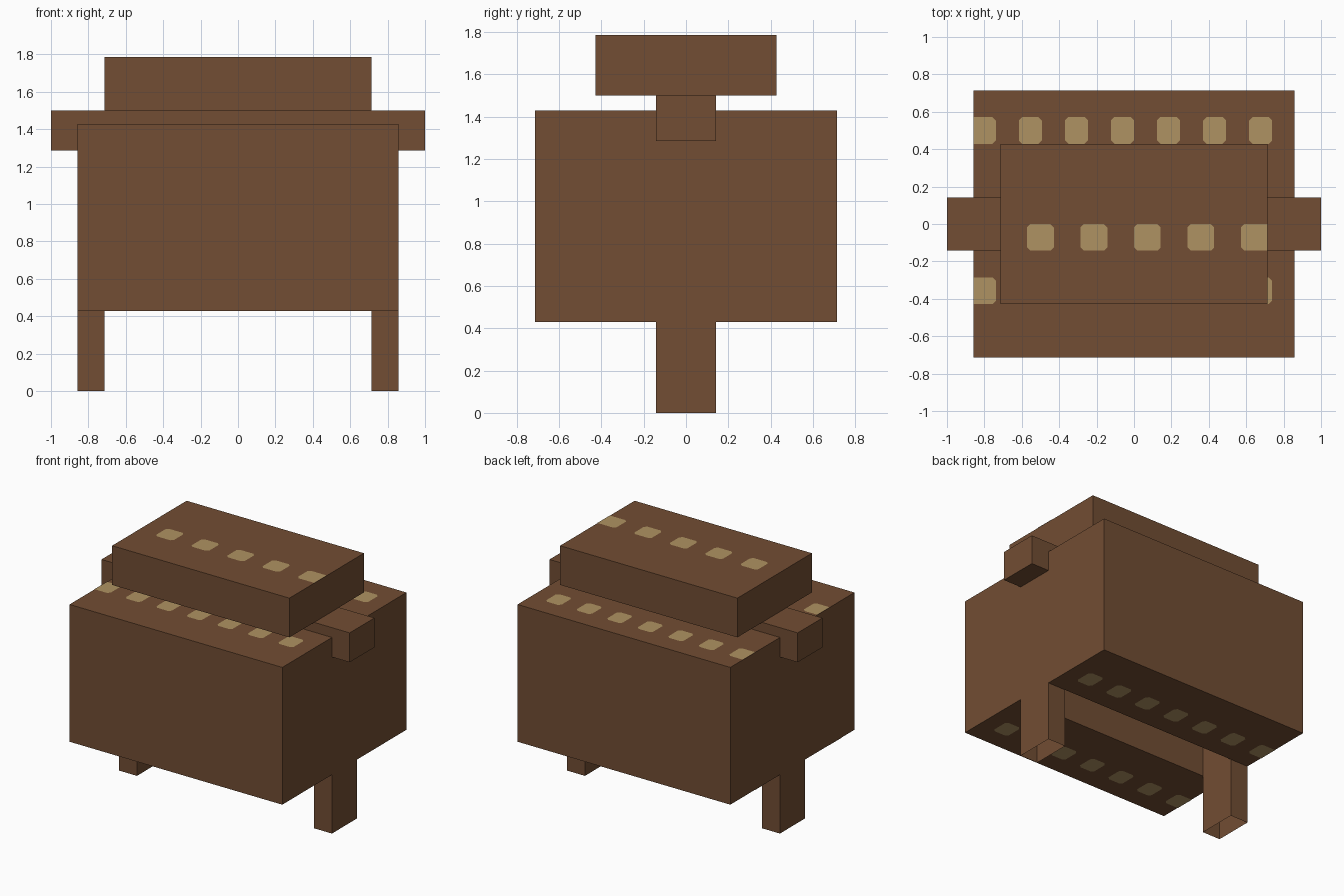
import bpy
import bmesh

old = bpy.data.objects.get("Cube")
if old:
    bpy.data.objects.remove(old, do_unlink=True)

U = 1 / 7  # one block unit


def material(name, color):
    m = bpy.data.materials.new(name)
    m.use_nodes = True
    m.diffuse_color = color
    bsdf = m.node_tree.nodes["Principled BSDF"]
    bsdf.inputs["Base Color"].default_value = color
    bsdf.inputs["Roughness"].default_value = 0.9
    return m


BROWN = material("brown wood", (0.168, 0.075, 0.033, 1))
TAN = material("tan spots", (0.43, 0.288, 0.122, 1))


def finish(bm, name, mat):
    mesh = bpy.data.meshes.new(name)
    bm.to_mesh(mesh)
    bm.free()
    mesh.materials.append(mat)
    obj = bpy.data.objects.new(name, mesh)
    bpy.context.collection.objects.link(obj)
    return obj


def box(name, lo, hi, open_ends=False):
    """Box between two corners; open_ends drops the top and bottom faces."""
    bm = bmesh.new()
    bmesh.ops.create_cube(bm, size=1)
    for v in bm.verts:
        v.co = [h if c > 0 else l for c, l, h in zip(v.co, lo, hi)]
    if open_ends:
        bm.normal_update()
        ends = [f for f in bm.faces if abs(f.normal.z) > 0.5]
        bmesh.ops.delete(bm, geom=ends, context='FACES_ONLY')
    return finish(bm, name, BROWN)


def spots(name, start, pitch, count, y0, y1, z, limit, up=True):
    """Row of flat spots with clipped corners, cut off square at +-limit."""
    bm = bmesh.new()
    c, lift = 0.018, 0.002 if up else -0.002
    for i in range(count):
        a = start + i * pitch
        b = a + pitch / 2
        ca = 0 if a <= -limit else c
        cb = 0 if b >= limit else c
        a, b = max(a, -limit), min(b, limit)
        ring = [(a + ca, y0), (b - cb, y0), (b, y0 + cb), (b, y1 - cb),
                (b - cb, y1), (a + ca, y1), (a, y1 - ca), (a, y0 + ca)]
        points = []
        for p in ring:
            if p not in points:
                points.append(p)
        face = bm.faces.new([bm.verts.new((x, y, z + lift)) for x, y in points])
        face.normal_update()
        if (face.normal.z > 0) != up:
            face.normal_flip()
    return finish(bm, name, TAN)


# Two big boxes with a slot between them, spotted above and below
for side, y in (("front", -5 * U), ("back", U)):
    box(side + "_box", (-6 * U, y, 3 * U), (6 * U, y + 4 * U, 10 * U))
    row = dict(start=-0.861, pitch=0.246, count=7, limit=6 * U)
    spots(side + "_top_spots", y0=y + 2 * U, y1=y + 3 * U, z=10 * U, **row)
    spots(side + "_bottom_spots", y0=y + U, y1=y + 2 * U, z=3 * U, up=False, **row)

# Hollow legs, open underneath, rising through the slot
for side, x in (("right", -6 * U), ("left", 5 * U)):
    box(side + "_leg", (x, -U, 0), (x + U, U, 9 * U), open_ends=True)

# Crossbar and top slab
box("crossbar", (-7 * U, -U, 9 * U), (7 * U, U, 10.5 * U))
box("top_slab", (-5 * U, -3 * U, 10.5 * U), (5 * U, 3 * U, 12.5 * U))
spots("slab_spots", -4 * U, 2 * U, 5, -U, 0, 12.5 * U, 5 * U - 0.0001)
